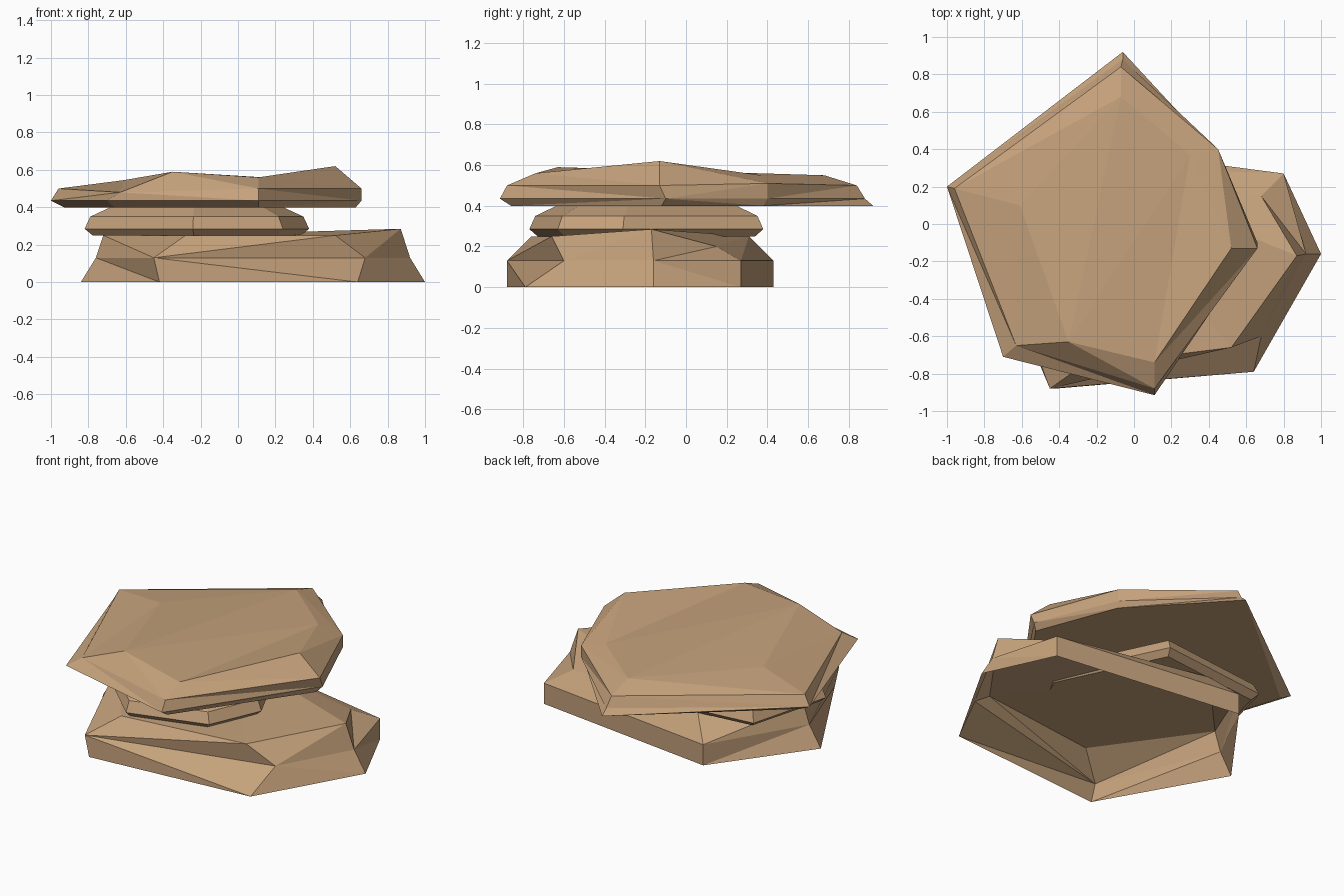
import bpy, bmesh

if "Cube" in bpy.data.objects:
    bpy.data.objects.remove(bpy.data.objects["Cube"])

sandstone = bpy.data.materials.new("sandstone tan")
sandstone.diffuse_color = (0.56, 0.36, 0.20, 1)
sandstone.use_nodes = True
sandstone.node_tree.nodes["Principled BSDF"].inputs["Base Color"].default_value = sandstone.diffuse_color


def slab(name, rings, top_tris=None, bottom=True):
    """Faceted slab: corner rings listed bottom to top, skinned and capped."""
    bm = bmesh.new()
    loops = [[bm.verts.new(p) for p in ring] for ring in rings]
    n = len(loops[0])
    for low, high in zip(loops, loops[1:]):
        for i in range(n):
            j = (i + 1) % n
            bm.faces.new((low[i], low[j], high[j], high[i]))
    if top_tris:
        for tri in top_tris:
            bm.faces.new([loops[-1][i] for i in tri])
    else:
        bm.faces.new(loops[-1])
    if bottom:
        bm.faces.new(loops[0][::-1])
    bmesh.ops.triangulate(bm, faces=bm.faces[:])
    bmesh.ops.recalc_face_normals(bm, faces=bm.faces[:])
    if max(bm.faces, key=lambda f: f.calc_center_median().z).normal.z < 0:
        bmesh.ops.reverse_faces(bm, faces=bm.faces[:])
    mesh = bpy.data.meshes.new(name)
    bm.to_mesh(mesh)
    bm.free()
    mesh.materials.append(sandstone)
    obj = bpy.data.objects.new(name, mesh)
    bpy.context.collection.objects.link(obj)
    return obj


def flat(points, z):
    return [(x, y, z) for x, y in points]


def shrink(points, k, centre):
    return [(centre[0] + (x - centre[0]) * k, centre[1] + (y - centre[1]) * k)
            for x, y in points]


# Base rock, open underneath
slab("base_rock", [
    flat([(1, -.16), (.80, .27), (-.42, .43), (-.84, -.14), (-.42, -.88), (.64, -.79)], 0),
    flat([(.92, -.16), (.80, .27), (-.42, .43), (-.76, -.14), (-.45, -.88), (.68, -.60)], .13),
    [(.87, -.17, .285), (.68, .15, .20), (-.30, .31, .25),
     (-.72, -.14, .25), (-.28, -.76, .25), (.52, -.66, .25)],
], top_tris=[(0, 1, 2), (0, 2, 5), (2, 4, 5), (2, 3, 4)], bottom=False)

# Middle rock: one outline, bevelled above and below
outline = [(.38, -.31), (.05, .38), (-.68, .30), (-.82, -.22), (-.24, -.77), (.24, -.63)]
mid = (-.22, -.19)
slab("middle_rock", [
    flat(shrink(outline, .93, mid), .25),
    flat(outline, .285),
    flat(shrink(outline, .95, mid), .35),
    flat(shrink(outline, .77, mid), .40),
])

# Top rock
slab("top_rock", [
    flat([(.63, -.12), (.44, .38), (-.06, .92), (-.93, .19), (-.66, -.66), (.11, -.86)], .40),
    flat([(.66, -.10), (.45, .40), (-.06, .88), (-1, .20), (-.70, -.71), (.11, -.915)], .435),
    [(.66, -.13, .50), (.45, .40, .51), (-.07, .84, .50),
     (-.96, .19, .50), (-.63, -.65, .48), (.11, -.88, .50)],
    [(.52, -.13, .62), (.30, .37, .55), (-.07, .68, .55),
     (-.61, .10, .545), (-.35, -.63, .59), (.11, -.74, .56)],
], top_tris=[(0, 1, 5), (1, 4, 5), (1, 2, 4), (2, 3, 4)])
